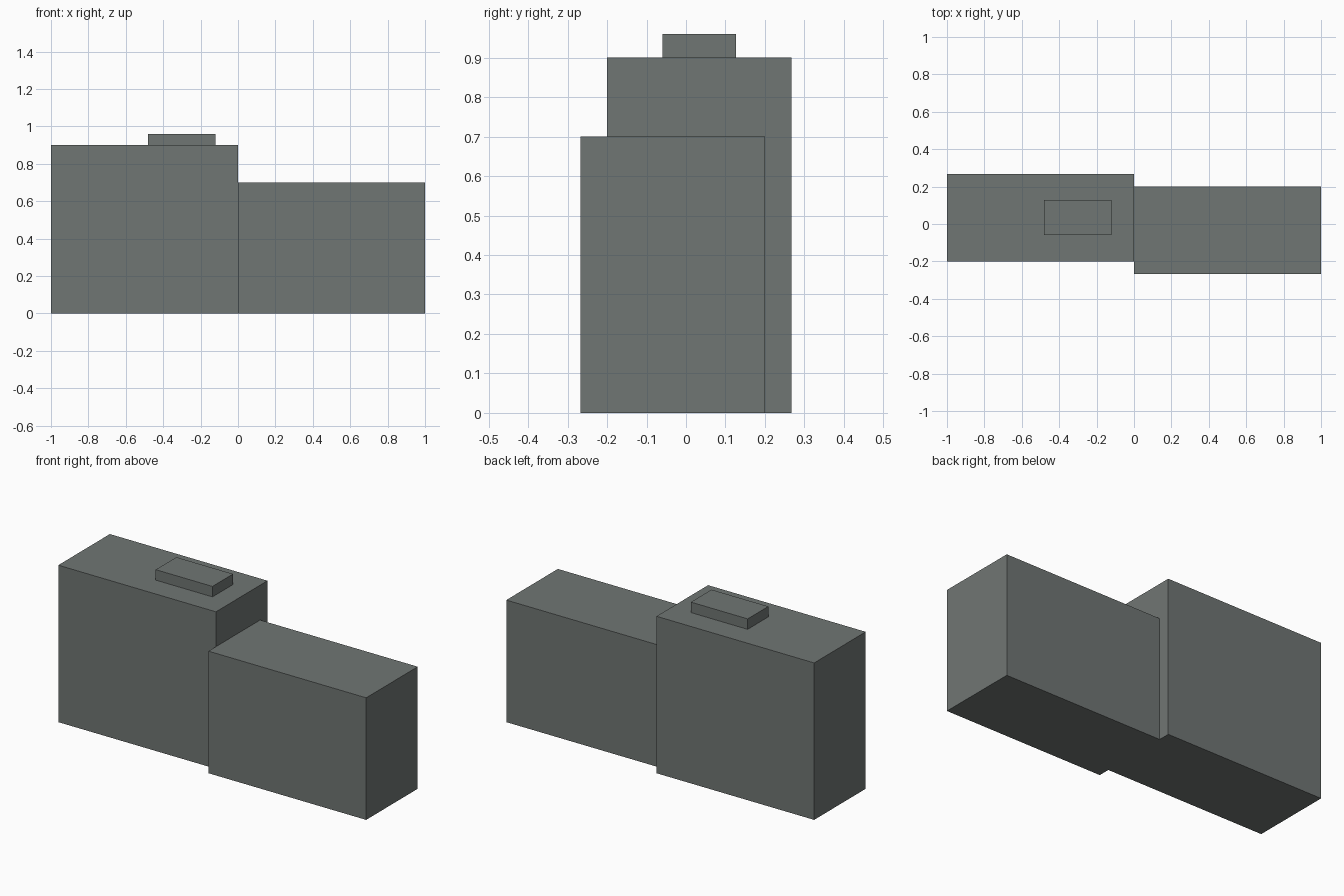
import bpy

if "Cube" in bpy.data.objects:
    bpy.data.objects.remove(bpy.data.objects["Cube"])

# One flat colour for the whole building
grey = bpy.data.materials.new("slate_grey")
grey.diffuse_color = (0.163, 0.181, 0.173, 1.0)
grey.use_nodes = True
grey.node_tree.nodes["Principled BSDF"].inputs["Base Color"].default_value = grey.diffuse_color


def box(name, x, y, z):
    """Box spanning the (min, max) ranges on each axis."""
    spans = (x, y, z)
    bpy.ops.mesh.primitive_cube_add(size=1, location=[(a + b) / 2 for a, b in spans])
    obj = bpy.context.object
    obj.name = name
    obj.scale = [b - a for a, b in spans]
    bpy.ops.object.transform_apply(location=False, rotation=False, scale=True)
    obj.data.materials.append(grey)
    return obj


# Two offset blocks side by side
box("tall_block", (-1, 0), (-0.2, 0.267), (0, 0.9))
box("low_block", (0, 1), (-0.267, 0.2), (0, 0.7))

# Roof plant room on the tall block
box("roof_box", (-0.48, -0.12), (-0.06, 0.127), (0.9, 0.96))
